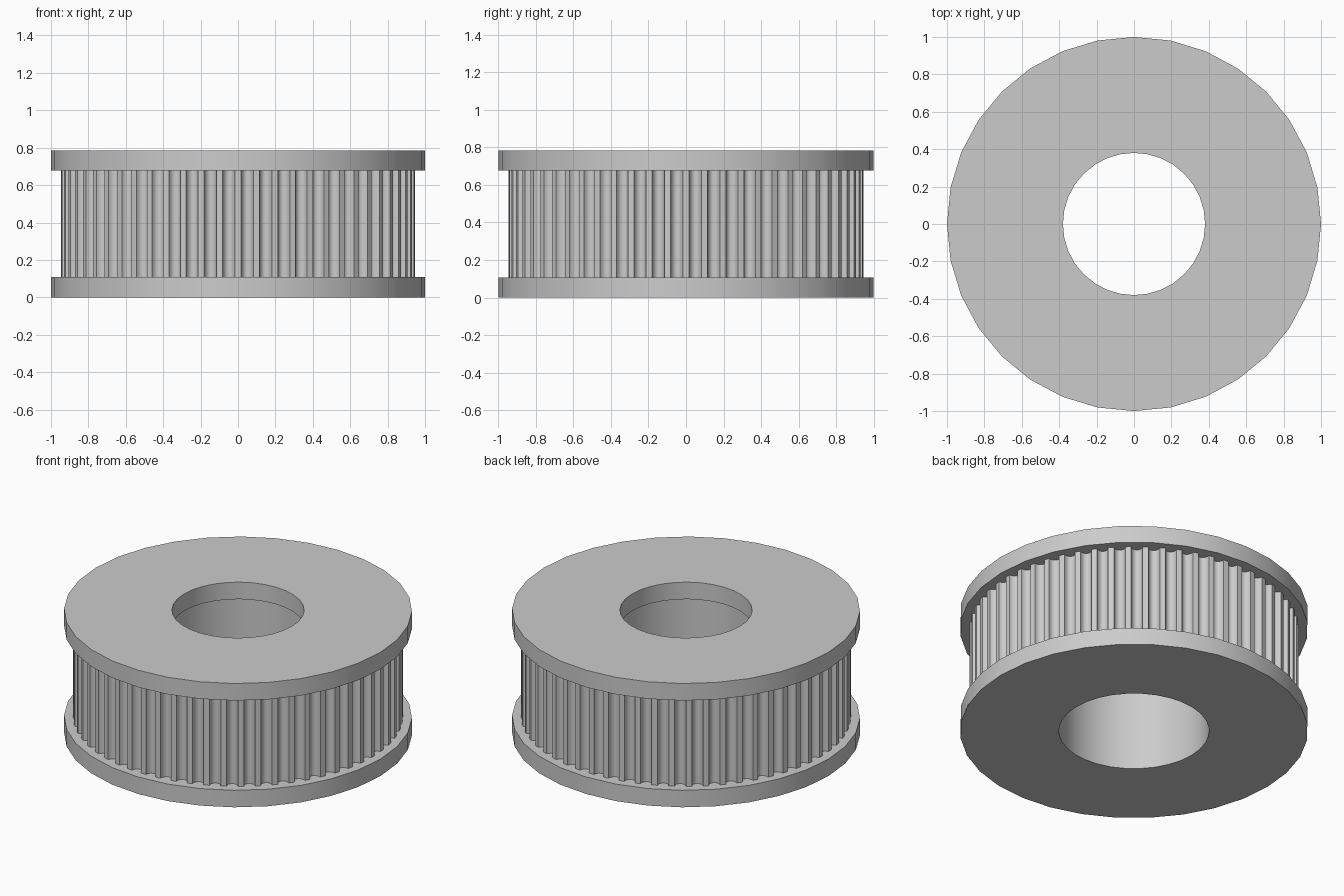
import bpy
import bmesh
import math

cube = bpy.data.objects.get("Cube")
if cube:
    bpy.data.objects.remove(cube)

SIDES = 32
TEETH = 60
HEIGHT = 0.785
FLANGE = 0.108
RIM_R = 1.0
TOOTH_R = 0.947
TOP_BORE = 0.38
BORE = 0.432

grey = bpy.data.materials.new("light_grey")
grey.use_nodes = True
colour = (0.6, 0.6, 0.6, 1)
grey.diffuse_color = colour
grey.node_tree.nodes["Principled BSDF"].inputs["Base Color"].default_value = colour


def circle(radius):
    step = math.tau / SIDES
    return [(radius * math.cos(i * step), radius * math.sin(i * step)) for i in range(SIDES)]


def toothed_outline():
    """Narrow flat lands separated by rounded grooves."""
    half_width, depth, steps = 0.033, 0.038, 8
    points = []
    for tooth in range(TEETH):
        centre = (tooth + 0.5) * math.tau / TEETH
        for k in range(steps + 1):
            a = math.pi * (k / steps - 0.5)
            r = TOOTH_R - depth * math.cos(a)
            angle = centre + half_width * math.sin(a) / TOOTH_R
            points.append((r * math.cos(angle), r * math.sin(angle)))
    return points


def loop(bm, outline, z):
    return [bm.verts.new((x, y, z)) for x, y in outline]


def bridge(bm, a, b):
    n = len(a)
    for i in range(n):
        j = (i + 1) % n
        bm.faces.new((a[i], a[j], b[j], b[i]))


def finish(name, bm):
    mesh = bpy.data.meshes.new(name)
    bm.to_mesh(mesh)
    bm.free()
    mesh.materials.append(grey)
    obj = bpy.data.objects.new(name, mesh)
    bpy.context.collection.objects.link(obj)
    bpy.ops.object.select_all(action="DESELECT")
    obj.select_set(True)
    bpy.context.view_layer.objects.active = obj
    bpy.ops.object.shade_smooth_by_angle(angle=math.radians(30))


def flange(name, z0, z1, bore):
    bm = bmesh.new()
    section = [(RIM_R, z0), (RIM_R, z1), (bore, z1), (bore, z0)]
    rings = [loop(bm, circle(r), z) for r, z in section]
    for i in range(4):
        bridge(bm, rings[i], rings[(i + 1) % 4])
    finish(name, bm)


# Retaining flanges; the smaller upper bore leaves a ledge inside
flange("bottom_flange", 0, FLANGE, BORE)
flange("top_flange", HEIGHT - FLANGE, HEIGHT, TOP_BORE)

# Toothed drum and its bore wall, closed off by the flanges
bm = bmesh.new()
z0, z1 = FLANGE, HEIGHT - FLANGE
outer = toothed_outline()
bridge(bm, loop(bm, outer, z0), loop(bm, outer, z1))
inner = circle(BORE)
bridge(bm, loop(bm, inner, z1), loop(bm, inner, z0))
finish("toothed_drum", bm)
